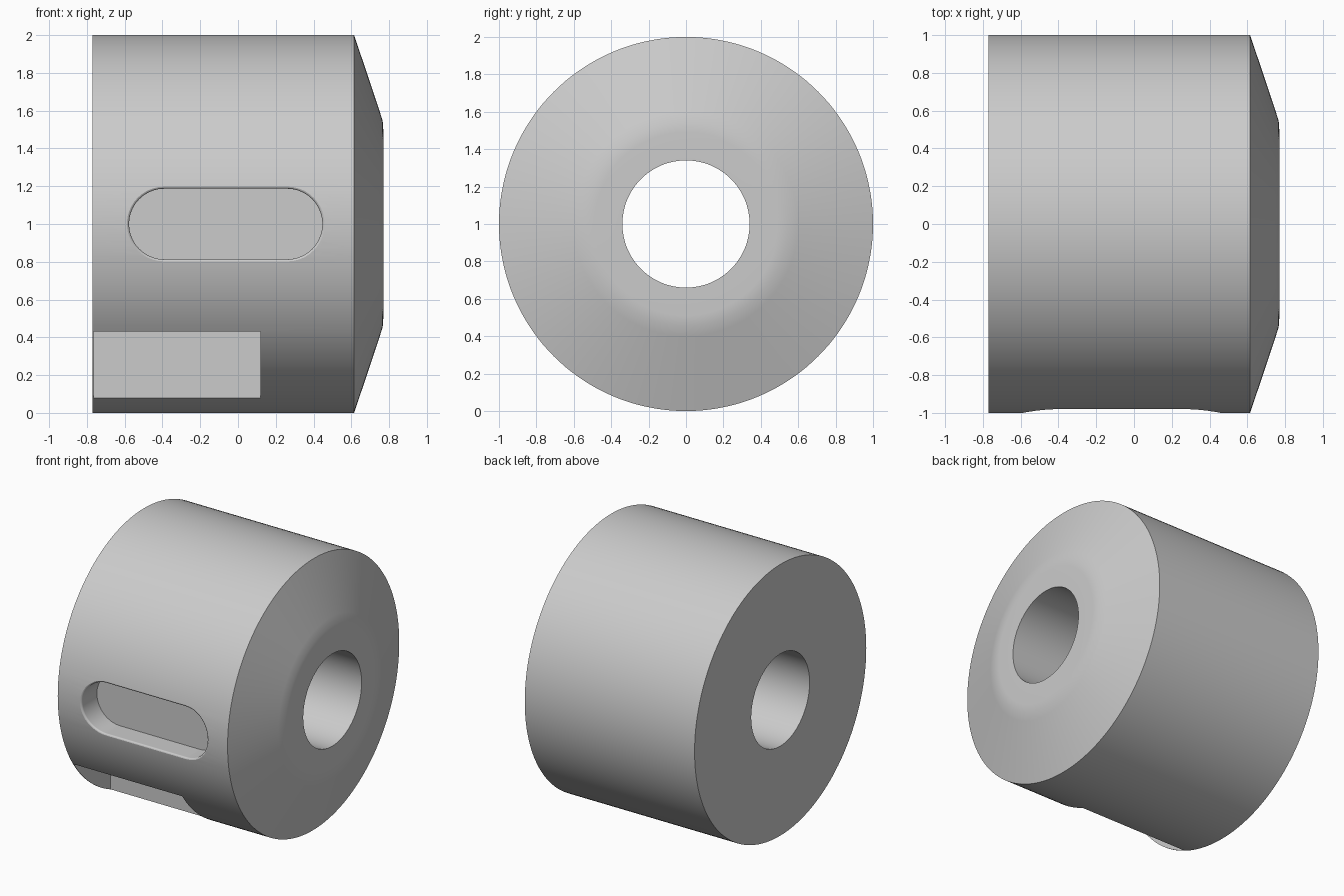
import bpy, bmesh
from math import sin, cos, pi, sqrt, radians

old = bpy.data.objects.get("Cube")
if old:
    bpy.data.objects.remove(old, do_unlink=True)

AXIS_Z = 1.0
SEGMENTS = 144

grey = bpy.data.materials.new("plain_grey")
grey.use_nodes = True
grey.diffuse_color = (0.6, 0.6, 0.6, 1)
grey.node_tree.nodes["Principled BSDF"].inputs["Base Color"].default_value = grey.diffuse_color


def make_object(name, bm):
    bmesh.ops.recalc_face_normals(bm, faces=bm.faces)
    mesh = bpy.data.meshes.new(name)
    bm.to_mesh(mesh)
    bm.free()
    mesh.materials.append(grey)
    obj = bpy.data.objects.new(name, mesh)
    bpy.context.collection.objects.link(obj)
    return obj


def lathe(name, profile):
    """Spin a closed (x, radius) profile around the horizontal axis."""
    bm = bmesh.new()
    rings = []
    for x, r in profile:
        angles = [2 * pi * i / SEGMENTS for i in range(SEGMENTS)]
        rings.append([bm.verts.new((x, r * cos(a), AXIS_Z + r * sin(a))) for a in angles])
    for a, b in zip(rings, rings[1:] + rings[:1]):
        for i in range(SEGMENTS):
            j = (i + 1) % SEGMENTS
            bm.faces.new((a[i], a[j], b[j], b[i]))
    return make_object(name, bm)


def box(name, low, high):
    bm = bmesh.new()
    bmesh.ops.create_cube(bm, size=1)
    for v in bm.verts:
        v.co = [(l + h) / 2 + c * (h - l) for l, h, c in zip(low, high, v.co)]
    return make_object(name, bm)


def slot_cutter(name, x_left, x_right, radius, floor_y, fillet):
    """Rounded slot whose mouth follows the cylinder with a small rounded rim."""
    def outline(r):
        for centre, start in ((x_right, -pi / 2), (x_left, pi / 2)):
            for i in range(21):
                a = start + pi * i / 20
                yield centre + r * cos(a), r * sin(a)

    bm = bmesh.new()
    rings = [[bm.verts.new((x, floor_y, AXIS_Z + z)) for x, z in outline(radius)]]
    for k in range(6):
        t = pi / 2 * k / 5
        depth = fillet * (1 - sin(t)) - (0.002 if k == 5 else 0)
        ring = outline(radius + fillet * (1 - cos(t)))
        rings.append([bm.verts.new((x, -sqrt(1 - z * z) + depth, AXIS_Z + z)) for x, z in ring])
    rings.append([bm.verts.new((x, -1.2, AXIS_Z + z)) for x, z in outline(radius + fillet)])
    for a, b in zip(rings, rings[1:]):
        for i in range(len(a)):
            j = (i + 1) % len(a)
            bm.faces.new((a[i], a[j], b[j], b[i]))
    bm.faces.new(rings[0])
    bm.faces.new(rings[-1])
    return make_object(name, bm)


# Bored cylinder with a shallow conical end
body = lathe("collar_body", [(-0.77, 0.34), (-0.77, 1.0), (0.615, 1.0), (0.749, 0.6),
                             (0.766, 0.545), (0.77, 0.49), (0.77, 0.34)])

# Rounded slot in the front, and a notch below it leaving a thin end wall
cutters = [
    slot_cutter("slot_cutter", -0.39, 0.26, 0.187, -0.82, 0.015),
    box("notch_cutter", (-0.765, -1.3, -0.3), (0.12, -0.39, 0.43)),
]

bpy.context.view_layer.objects.active = body
for obj in bpy.context.selected_objects:
    obj.select_set(False)
body.select_set(True)
for cutter in cutters:
    cutter.hide_render = True
    cut = body.modifiers.new(cutter.name, 'BOOLEAN')
    cut.operation = 'DIFFERENCE'
    cut.solver = 'EXACT'
    cut.object = cutter
    bpy.ops.object.modifier_apply(modifier=cut.name)
    bpy.data.objects.remove(cutter, do_unlink=True)

# Smooth round surfaces with crisp rims
bpy.ops.object.shade_smooth_by_angle(angle=radians(30))
weighted = body.modifiers.new("weighted_normals", 'WEIGHTED_NORMAL')
weighted.keep_sharp = True
